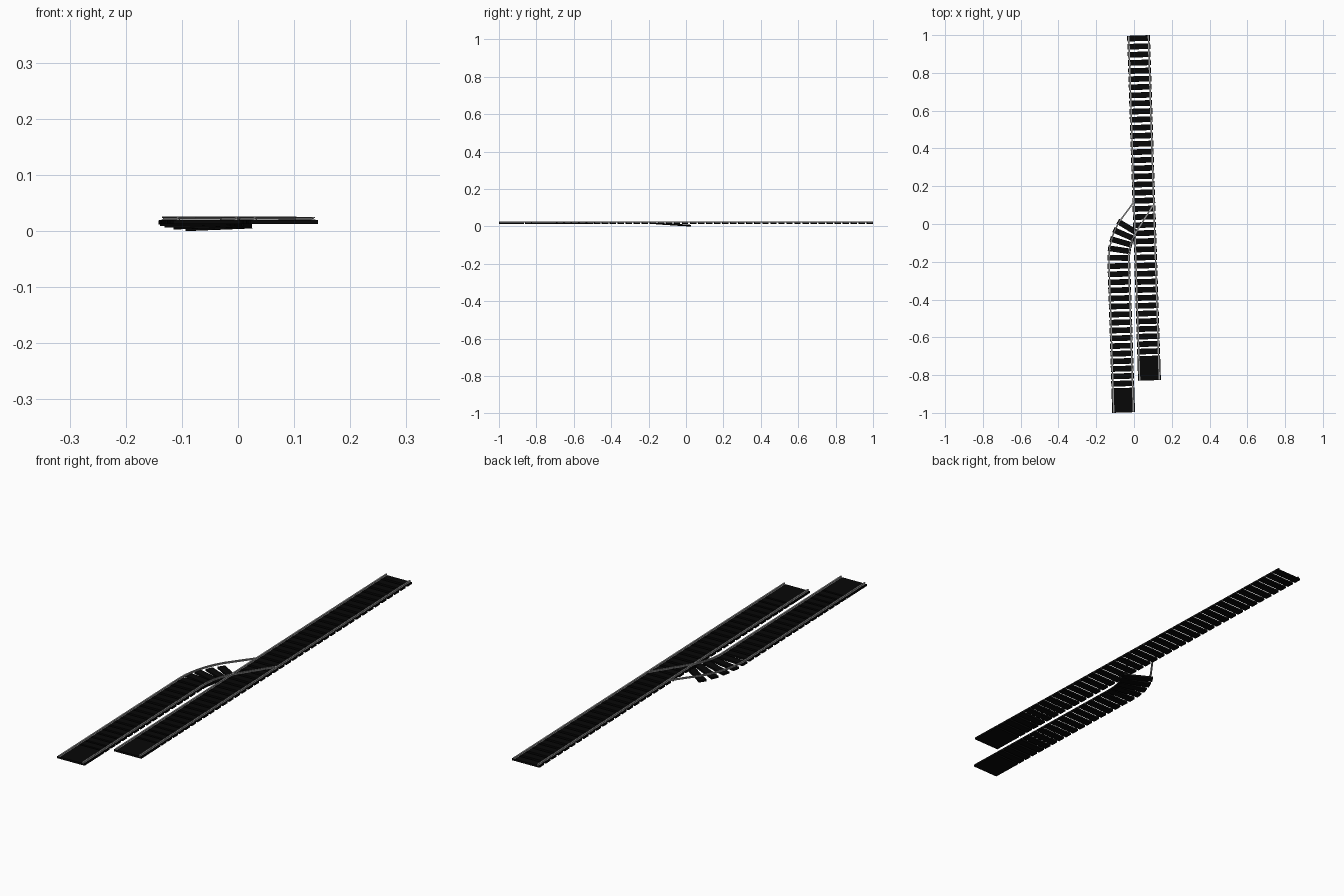
import bpy, bmesh, math
from mathutils import Matrix, Vector

if "Cube" in bpy.data.objects:
    bpy.data.objects.remove(bpy.data.objects["Cube"])

TIE_W, TIE_L, TIE_H, TIE_Z = 0.121, 0.030, 0.0078, 0.0161
PITCH, GAUGE = 0.0425, 0.052
RAIL_Z, RAIL_W, RAIL_H = 0.0195, 0.0075, 0.0058


def material(name, value):
    m = bpy.data.materials.new(name)
    m.diffuse_color = (value, value, value, 1)
    m.use_nodes = True
    m.node_tree.nodes["Principled BSDF"].inputs["Base Color"].default_value = m.diffuse_color
    return m


BLACK = material("dark_timber", 0.002)
STEEL = material("steel", 0.3)


def finish(bm, name, mat):
    bmesh.ops.recalc_face_normals(bm, faces=bm.faces)
    me = bpy.data.meshes.new(name)
    bm.to_mesh(me)
    bm.free()
    me.materials.append(mat)
    ob = bpy.data.objects.new(name, me)
    bpy.context.collection.objects.link(ob)
    return ob


def box(bm, pos, heading, length, bank=0.0):
    mat = (Matrix.Translation(pos) @ Matrix.Rotation(-heading, 4, 'Z')
           @ Matrix.Rotation(bank, 4, 'Y')
           @ Matrix.Diagonal((TIE_W, length, TIE_H, 1)))
    bmesh.ops.create_cube(bm, size=1, matrix=mat)


def rail(name, pts):
    """Sweep a rail section (foot, web, head) along a path."""
    w, h = RAIL_W / 2, RAIL_H
    half = [(w, 0), (w, h * .15), (w * .35, h * .3), (w * .35, h * .6),
            (w * .8, h * .7), (w * .8, h)]
    section = half + [(-x, z) for x, z in reversed(half)]
    bm = bmesh.new()
    rings = []
    for i, p in enumerate(pts):
        t = pts[min(i + 1, len(pts) - 1)] - pts[max(i - 1, 0)]
        side = Vector((t.y, -t.x, 0)).normalized()
        rings.append([bm.verts.new(p + side * x + Vector((0, 0, z)))
                      for x, z in section])
    n = len(section)
    for a, b in zip(rings, rings[1:]):
        for j in range(n):
            k = (j + 1) % n
            bm.faces.new((a[j], a[k], b[k], b[j]))
    bm.faces.new(rings[0])
    bm.faces.new(rings[-1])
    return finish(bm, name, STEEL)


def ahead(heading):
    return Vector((math.sin(heading), math.cos(heading), 0))


def across(heading):
    return Vector((math.cos(heading), -math.sin(heading), 0))


def tie_positions(length):
    """Sleeper centres after the end slab; gaps widen away from the slab."""
    count = round((length - SLAB) / PITCH)
    step = (length - SLAB) / count
    gaps = [step - 0.004 * max(0, 1 - i / 10) for i in range(count)]
    scale = (length - SLAB) / sum(gaps)
    s = SLAB - TIE_L / 2
    for g in gaps:
        s += g * scale
        yield s


LEAN = math.radians(-1.82)
SLAB = 0.13
up = Vector((0, 0, TIE_Z))

# Main straight track
start, main_len = Vector((0.082, -0.828, 0)), 1.827
bm = bmesh.new()
box(bm, start + ahead(LEAN) * SLAB / 2 + up, LEAN, SLAB)
for s in tie_positions(main_len):
    box(bm, start + ahead(LEAN) * s + up, LEAN, TIE_L)
finish(bm, "main_sleepers", BLACK)
for side, label in ((-1, "left"), (1, "right")):
    base = start + across(LEAN) * GAUGE * side + Vector((0, 0, RAIL_Z))
    rail("main_rail_" + label, [base, base + ahead(LEAN) * main_len])

# Branch track: straight run, then an arc towards the main track
origin = Vector((-0.055, -0.998, 0))
straight, arc, turn = 0.805, 0.19, math.radians(34)


def branch(s):
    if s <= straight:
        return origin + ahead(LEAN) * s, LEAN
    r = arc / turn
    a = LEAN + (s - straight) / r
    p = origin + ahead(LEAN) * straight
    return p + Vector((r * (math.cos(LEAN) - math.cos(a)),
                       r * (math.sin(a) - math.sin(LEAN)), 0)), a


bm = bmesh.new()
p, a = branch(SLAB / 2)
box(bm, p + up, a, SLAB)
for s in tie_positions(straight + arc + TIE_L / 2 - 0.005):
    p, a = branch(s)
    t = max(0, (s - straight) / arc)          # sleepers sink along the curve
    box(bm, p + Vector((0, 0, TIE_Z - 0.0100 * t)), a, TIE_L, -0.036 * t)
finish(bm, "branch_sleepers", BLACK)

# Branch rails run on over the curve and meet the main rails
for side, label, end in ((-1, "left", (0.002, 0.12)), (1, "right", (0.102, 0.10))):
    pts = []
    for s in [0, straight * .5] + [straight + arc * k / 6 for k in range(7)]:
        p, a = branch(s)
        lift = 0.001 * max(0, (s - straight) / arc)
        pts.append(p + across(a) * GAUGE * side + Vector((0, 0, RAIL_Z + lift)))
    pts.append(Vector((end[0], end[1], RAIL_Z + 0.001)))
    rail("branch_rail_" + label, pts)
